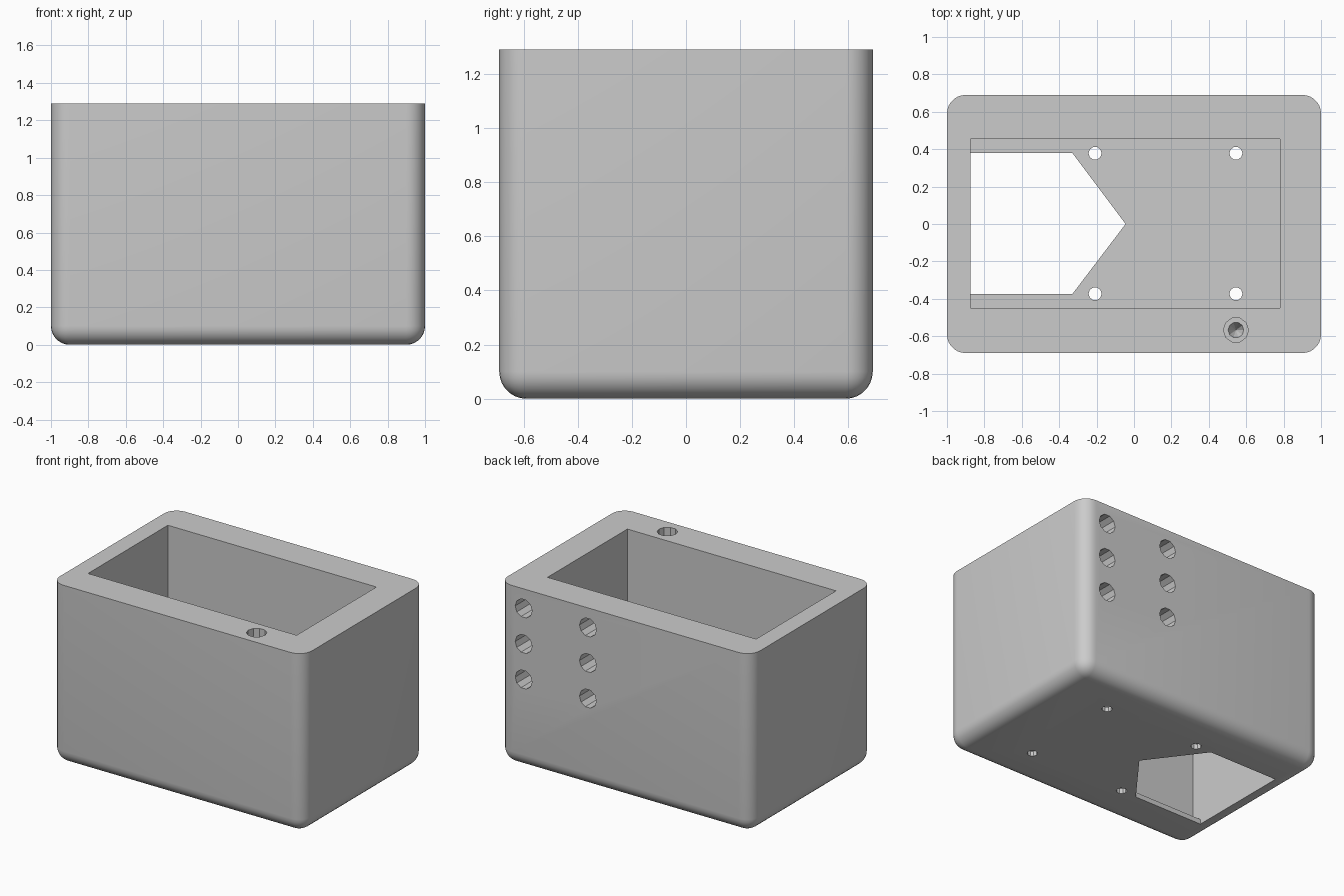
import bpy, bmesh, math
from mathutils import Matrix

default = bpy.data.objects.get("Cube")
if default:
    bpy.data.objects.remove(default, do_unlink=True)

LENGTH, DEPTH, HEIGHT = 2.0, 1.38, 1.29
ROUND = 0.1
FLOOR = 0.035

grey = bpy.data.materials.new("plain_grey")
grey.use_nodes = True
GREY = (0.6, 0.6, 0.6, 1)
grey.diffuse_color = GREY
grey.node_tree.nodes["Principled BSDF"].inputs["Base Color"].default_value = GREY


def finish(bm, name):
    bmesh.ops.recalc_face_normals(bm, faces=bm.faces[:])
    mesh = bpy.data.meshes.new(name)
    bm.to_mesh(mesh)
    bm.free()
    mesh.materials.append(grey)
    ob = bpy.data.objects.new(name, mesh)
    bpy.context.collection.objects.link(ob)
    return ob


def prism(name, outline, z0, z1):
    bm = bmesh.new()
    face = bm.faces.new([bm.verts.new((x, y, z0)) for x, y in outline])
    ext = bmesh.ops.extrude_face_region(bm, geom=[face])
    for v in ext["geom"]:
        if isinstance(v, bmesh.types.BMVert):
            v.co.z = z1
    return finish(bm, name)


def turned(name, profile, matrix, sides=10):
    """Closed solid from (radius, height) rings, the last one a tip or a disc."""
    bm = bmesh.new()
    rings = []
    for r, z in profile:
        n = sides if r else 1
        rings.append([bm.verts.new((r * math.cos(i * math.tau / sides),
                                    r * math.sin(i * math.tau / sides), z))
                      for i in range(n)])
    bm.faces.new(rings[0])
    for a, b in zip(rings, rings[1:]):
        for i in range(sides):
            j = (i + 1) % sides
            bm.faces.new([a[i], a[j], b[j], b[i]] if len(b) > 1 else [a[i], a[j], b[0]])
    if len(rings[-1]) > 1:
        bm.faces.new(rings[-1])
    bm.transform(matrix)
    return finish(bm, name)


# Body: block with rounded uprights and base, sharp top rim
bm = bmesh.new()
bmesh.ops.create_cube(bm, size=1)
bm.transform(Matrix.Translation((0, 0, HEIGHT / 2)) @ Matrix.Diagonal((LENGTH, DEPTH, HEIGHT, 1)))
edges = [e for e in bm.edges if min(v.co.z for v in e.verts) < HEIGHT / 2]
bmesh.ops.bevel(bm, geom=edges, offset=ROUND, segments=7, profile=0.5, affect='EDGES')
body = finish(bm, "box_body")

# Cavity and arrow-shaped floor opening
x0, x1, y0, y1 = -0.875, 0.78, -0.45, 0.455
cutters = [
    prism("cavity_cutter", [(x0, y0), (x1, y0), (x1, y1), (x0, y1)], FLOOR, HEIGHT + 0.2),
    prism("floor_opening_cutter",
          [(x0, -0.375), (-0.33, -0.375), (-0.045, 0), (-0.33, 0.38), (x0, 0.38)], -0.1, 0.1),
]

# Small screw holes through the floor
for x in (-0.208, 0.545):
    for y in (-0.373, 0.378):
        cutters.append(turned("floor_hole_cutter", [(0.035, -0.1), (0.035, 0.1)],
                              Matrix.Translation((x, y, 0))))

# Stepped holes with pointed ends: one in the rim, six in the back wall
DRILL = [(0.067, 0.05), (0.067, -0.15), (0.042, -0.15), (0, -0.237)]
cutters.append(turned("rim_hole_cutter", DRILL, Matrix.Translation((0.545, -0.567, HEIGHT))))
to_back = Matrix.Rotation(-math.pi / 2, 4, 'X')
for x in (0.805, 0.295):
    for z in (1.15, 0.895, 0.64):
        cutters.append(turned("back_hole_cutter", DRILL,
                              Matrix.Translation((x, DEPTH / 2, z)) @ to_back))

# Cut everything, then drop the cutters
bpy.ops.object.select_all(action='DESELECT')
bpy.context.view_layer.objects.active = body
body.select_set(True)
for cutter in cutters:
    cutter.hide_render = True
    mod = body.modifiers.new(cutter.name, 'BOOLEAN')
    mod.operation = 'DIFFERENCE'
    mod.solver = 'EXACT'
    mod.object = cutter
    bpy.ops.object.modifier_apply(modifier=mod.name)
    bpy.data.objects.remove(cutter, do_unlink=True)

bpy.ops.object.shade_smooth_by_angle(angle=math.radians(30))
